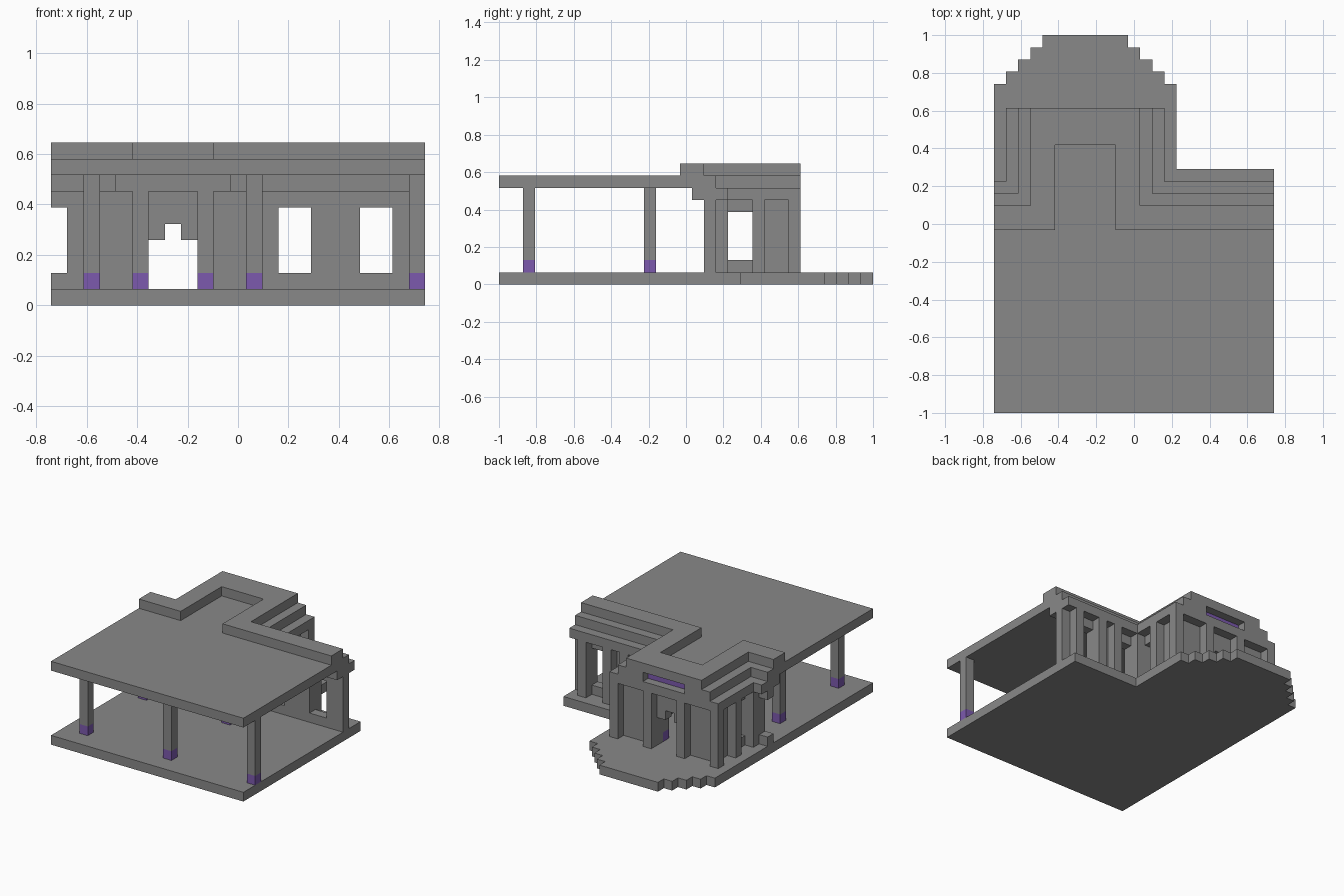
import bpy
import bmesh

cube = bpy.data.objects.get("Cube")
if cube:
    bpy.data.objects.remove(cube, do_unlink=True)

U = 2 / 31            # one block
AXIS = 15             # the rear room is symmetric: i <-> AXIS - i


def pos(i, j, k):
    return ((i - 11.5) * U, (j - 15.5) * U, k * U)


def material(name, rgb):
    m = bpy.data.materials.new(name)
    m.use_nodes = True
    m.diffuse_color = (*rgb, 1)
    m.node_tree.nodes["Principled BSDF"].inputs["Base Color"].default_value = (*rgb, 1)
    return m


GREY = material("grey stone", (0.25, 0.25, 0.25))
PURPLE = material("purple", (0.2, 0.1, 0.42))


def finish(name, bm, mat):
    bmesh.ops.recalc_face_normals(bm, faces=bm.faces)
    mesh = bpy.data.meshes.new(name)
    bm.to_mesh(mesh)
    bm.free()
    mesh.materials.append(mat)
    obj = bpy.data.objects.new(name, mesh)
    bpy.context.collection.objects.link(obj)


def add_prism(bm, outline, k0, k1):
    face = bm.faces.new([bm.verts.new(pos(i, j, k0)) for i, j in outline])
    out = bmesh.ops.extrude_face_region(bm, geom=[face], use_keep_orig=True)
    top = [g for g in out["geom"] if isinstance(g, bmesh.types.BMVert)]
    bmesh.ops.translate(bm, verts=top, vec=(0, 0, (k1 - k0) * U))


def prism(name, outline, k0, k1, mat=GREY):
    bm = bmesh.new()
    add_prism(bm, outline, k0, k1)
    finish(name, bm, mat)


def boxes(name, spans, mat=GREY):
    """Each span is (i0, i1, j0, j1, k0, k1) in blocks."""
    bm = bmesh.new()
    for i0, i1, j0, j1, k0, k1 in spans:
        add_prism(bm, [(i0, j0), (i1, j0), (i1, j1), (i0, j1)], k0, k1)
    finish(name, bm, mat)


def wall(name, start, end, windows, place):
    """Wall from start to end with windows; place(a, b) gives its footprint."""
    spans, at = [], start
    for a, b in windows:
        if a > at:
            spans.append((*place(at, a), 1, 7))
        spans += [(*place(a, b), 1, 2), (*place(a, b), 6, 7)]
        at = b
    if at < end:
        spans.append((*place(at, end), 1, 7))
    boxes(name, spans)


# Floor slab with a stepped, rounded rear end
right = [(15, 20), (15, 27)]
for s in range(4):
    right += [(14 - s, 27 + s), (14 - s, 28 + s)]
left = [(AXIS - i, j) for i, j in reversed(right[1:])]
prism("floor_slab", [(0, 0), (23, 0), (23, 20)] + right + left, 0, 1)


# Roof layers: each one steps in as it rises
def parapet(name, front, inner, back, outer, k):
    o, a = AXIS - outer, AXIS - inner
    prism(name, [(0, front), (inner, front), (inner, 22), (a, 22), (a, front),
                 (23, front), (23, back), (o, back), (o, 25),
                 (outer, 25), (outer, back), (0, back)], k, k + 1)


parapet("lower_cornice", 16, 4, 19, 1, 7)
parapet("roof_parapet", 15, 5, 17, 3, 9)
prism("roof_slab", [(0, 0), (23, 0), (23, 18), (13, 18), (13, 25), (10, 25), (10, 24),
                    (5, 24), (5, 25), (2, 25), (2, 18), (0, 18)], 8, 9)
boxes("rear_sign_panel", [(5, 10, 24, 24.1, 8, 9)], PURPLE)

# Walls of the wing and of the rear room
along_x = lambda a, b: (a, b, 17, 18)
wall("wing_wall_left", 12, 23, [(14, 16), (19, 21)], along_x)
wall("wing_wall_right", 0, 3, [(0, 1)], along_x)
for side, i in (("left", 12), ("right", 2)):
    wall("room_wall_" + side, 18, 24, [(19, 21)], lambda a, b: (i, i + 1, a, b))

# Rear wall with a stepped arch doorway
boxes("rear_wall", [(3, 6, 23, 24, 1, 7), (9, 12, 23, 24, 1, 7), (6, 9, 23, 24, 5, 7),
                    (6, 7, 23, 24, 4, 5), (8, 9, 23, 24, 4, 5)])

# Pilasters outside the walls
spots = [(i, 18) for i in (16, 18, 21)]
for i, j in [(13, 18), (13, 21), (13, 24), (9, 24)]:
    spots += [(i, j), (AXIS - 1 - i, j)]
boxes("pilasters", [(i, i + 1, j, j + 1, 1, 7) for i, j in spots])

# Free-standing columns with coloured feet
for n, (i, j, top) in enumerate([(2, 2, 8), (12, 2, 8), (22, 2, 8), (2, 12, 8),
                                 (12, 12, 8), (5, 22, 7), (9, 22, 7)], 1):
    boxes(f"column_{n}", [(i, i + 1, j, j + 1, 2, top)])
    boxes(f"column_foot_{n}", [(i, i + 1, j, j + 1, 1, 2)], PURPLE)
